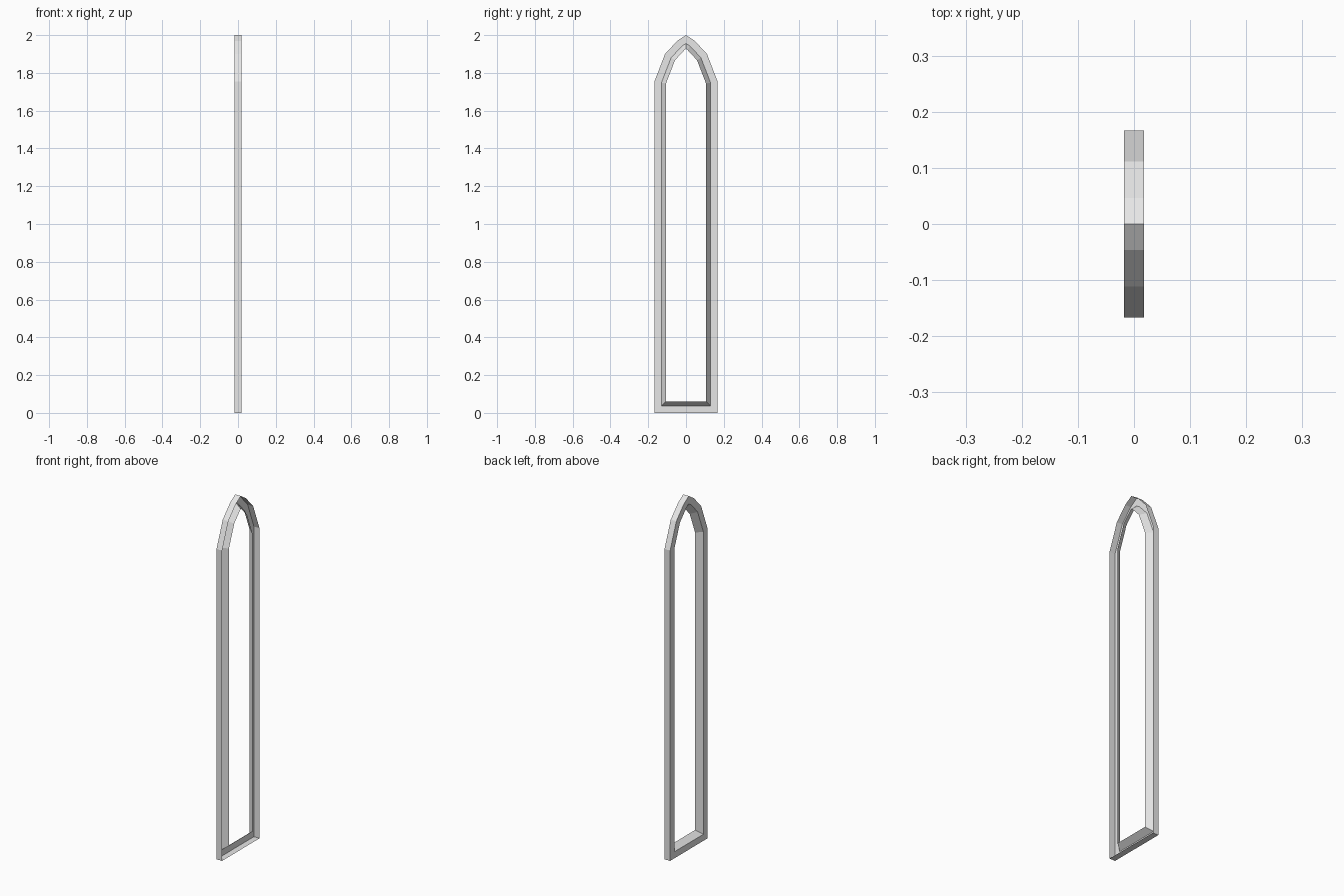
import bpy
import bmesh
from mathutils import Vector

cube = bpy.data.objects.get("Cube")
if cube:
    bpy.data.objects.remove(cube, do_unlink=True)

DEPTH = 0.0175      # half thickness
RING = 0.037        # width of the flat face
LIP = 0.061         # inset of the slanted lip's free edge

# Pale grey material
grey = bpy.data.materials.new("pale_grey")
grey.use_nodes = True
colour = (0.8, 0.8, 0.8, 1)
grey.diffuse_color = colour
grey.node_tree.nodes["Principled BSDF"].inputs["Base Color"].default_value = colour

# Pointed arch outline in (y, z): one half, then mirrored
half = [(0.167, 0), (0.167, 1.755), (0.111, 1.9), (0.046, 1.97)]
outline = [Vector(p) for p in half] + [Vector((0, 2))]
outline += [Vector((-y, z)) for y, z in reversed(half)]


def inset(points, distance):
    """Move every edge of a counter-clockwise outline inward, with mitred corners."""
    result = []
    for i, p in enumerate(points):
        a = (p - points[i - 1]).normalized()
        b = (points[(i + 1) % len(points)] - p).normalized()
        na, nb = Vector((-a.y, a.x)), Vector((-b.y, b.x))
        result.append(p + (na + nb) * distance / (1 + na.dot(nb)))
    return result


# Open channel: outer wall, flat face at the back, slanted inner lip
section = [(DEPTH, 0), (-DEPTH, 0), (-DEPTH, RING), (DEPTH, LIP)]
bm = bmesh.new()
loops = [[bm.verts.new((x, p.x, p.y)) for p in inset(outline, d)] for x, d in section]
for first, second in zip(loops, loops[1:]):
    for i in range(len(outline)):
        j = (i + 1) % len(outline)
        bm.faces.new((first[i], second[i], second[j], first[j]))
bm.normal_update()

mesh = bpy.data.meshes.new("arched_window_frame")
bm.to_mesh(mesh)
bm.free()
mesh.materials.append(grey)
frame = bpy.data.objects.new("arched_window_frame", mesh)
bpy.context.collection.objects.link(frame)
